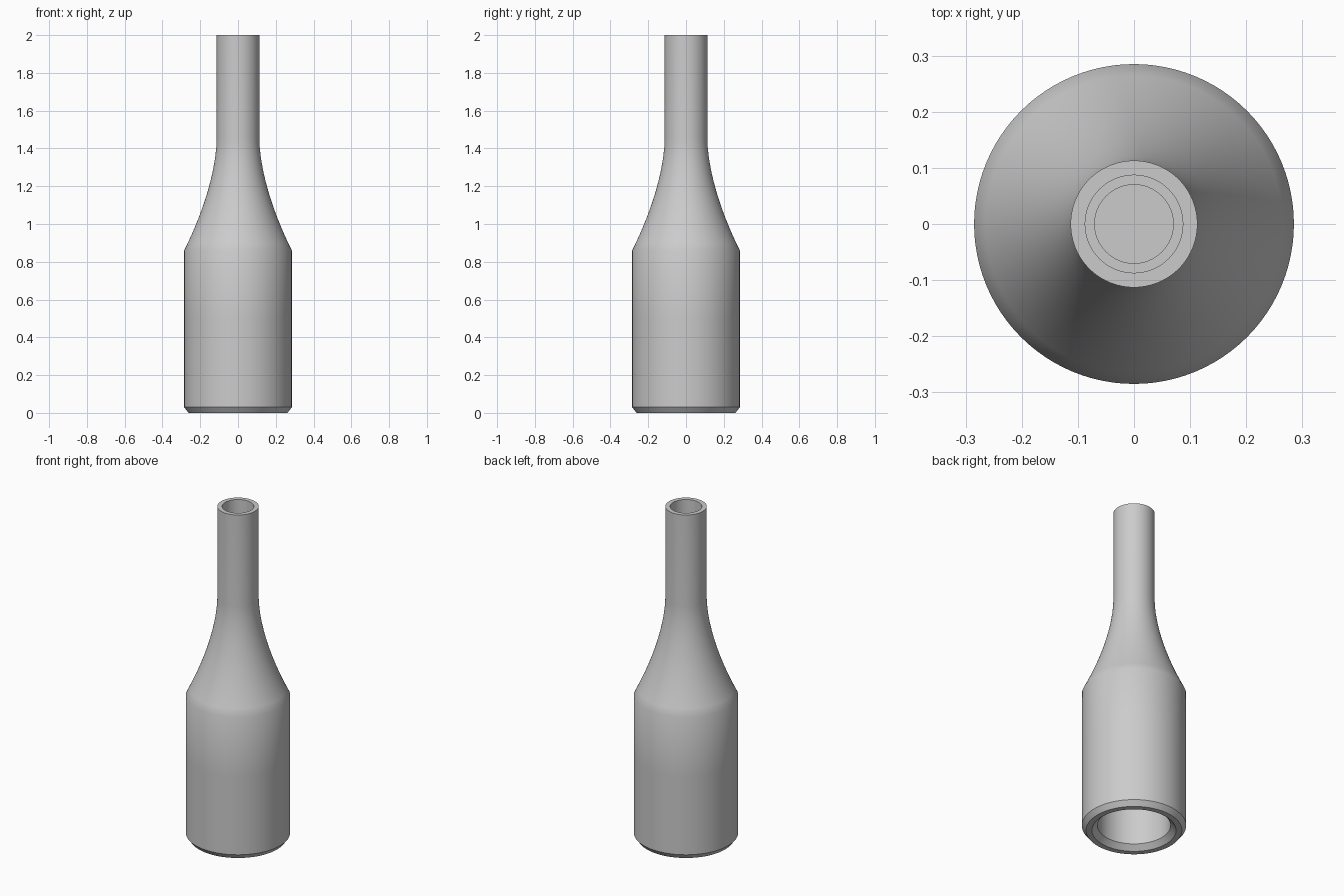
import bpy, bmesh, math

cube = bpy.data.objects.get("Cube")
if cube:
    bpy.data.objects.remove(cube, do_unlink=True)

SIDES = 96

grey = bpy.data.materials.new("plain_grey")
grey.use_nodes = True
colour = (0.6, 0.6, 0.6, 1)
grey.diffuse_color = colour
grey.node_tree.nodes["Principled BSDF"].inputs["Base Color"].default_value = colour


def lathe(name, profile):
    """Revolve a profile of (radius, height) points around z."""
    bm = bmesh.new()
    verts = [bm.verts.new((r, 0, z)) for r, z in profile]
    edges = [bm.edges.new(pair) for pair in zip(verts, verts[1:])]
    bmesh.ops.spin(bm, geom=verts + edges, cent=(0, 0, 0), axis=(0, 0, 1),
                   angle=math.tau, steps=SIDES, use_duplicate=False)
    bmesh.ops.remove_doubles(bm, verts=bm.verts, dist=1e-5)
    bmesh.ops.recalc_face_normals(bm, faces=bm.faces)
    mesh = bpy.data.meshes.new(name)
    bm.to_mesh(mesh)
    bm.free()
    mesh.materials.append(grey)
    obj = bpy.data.objects.new(name, mesh)
    bpy.context.collection.objects.link(obj)
    bpy.ops.object.select_all(action='DESELECT')
    obj.select_set(True)
    bpy.context.view_layer.objects.active = obj
    bpy.ops.object.shade_smooth_by_angle(angle=math.radians(30))
    return obj


def shoulder(wide, narrow, low, high, steps=14):
    """Concave sweep from the body up to the neck."""
    return [(narrow + (wide - narrow) * (1 - i / steps) ** 1.7,
             low + (high - low) * i / steps) for i in range(steps + 1)]


# Underside recess, bevelled foot and outer wall
recess = [(0, 0.3), (0.2, 0.3), (0.2, 0.03), (0.23, 0)]
foot = [(0.262, 0), (0.285, 0.03), (0.285, 0.5)]
outer = shoulder(0.285, 0.113, 0.86, 1.45)

# Mouth, stepped neck bore, inner wall and floor
mouth = [(0.113, 2), (0.087, 2), (0.087, 1.45), (0.07, 1.45)]
inner = shoulder(0.2, 0.07, 0.86, 1.4)[::-1]
floor = [(0.2, 0.34), (0, 0.34)]

lathe("bottle", recess + foot + outer + mouth + inner + floor)
